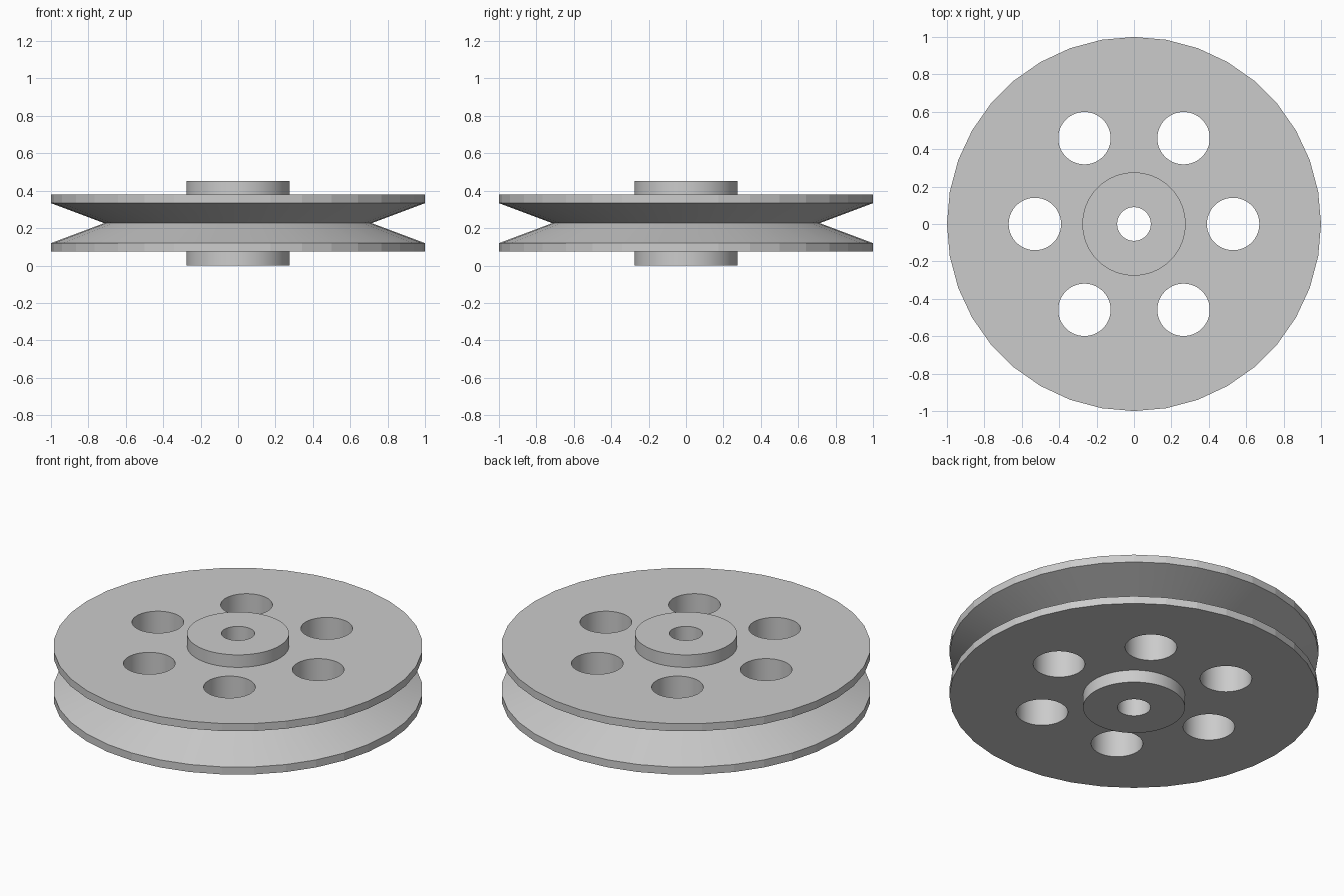
import bpy
import bmesh
import math

old = bpy.data.objects.get("Cube")
if old:
    bpy.data.objects.remove(old, do_unlink=True)

HEIGHT = 0.453
MID = HEIGHT / 2

grey = bpy.data.materials.new("light_grey")
grey.use_nodes = True
colour = (0.6, 0.6, 0.6, 1)
grey.diffuse_color = colour
grey.node_tree.nodes["Principled BSDF"].inputs["Base Color"].default_value = colour


def lathe(name, profile, sides, centre=(0, 0)):
    """Closed solid made by turning (radius, height) points around z."""
    bm = bmesh.new()
    rings = []
    for r, z in profile:
        angles = [math.tau * i / sides for i in range(sides)]
        rings.append([bm.verts.new((centre[0] + r * math.cos(a),
                                    centre[1] + r * math.sin(a), z)) for a in angles])
    for low, high in zip(rings, rings[1:]):
        for i in range(sides):
            j = (i + 1) % sides
            bm.faces.new((low[i], low[j], high[j], high[i]))
    bm.faces.new(rings[0][::-1])
    bm.faces.new(rings[-1])
    mesh = bpy.data.meshes.new(name)
    bm.to_mesh(mesh)
    bm.free()
    mesh.materials.append(grey)
    obj = bpy.data.objects.new(name, mesh)
    bpy.context.collection.objects.link(obj)
    return obj


def combine(target, tool, operation):
    """Apply a boolean and discard the tool."""
    mod = target.modifiers.new("combine", 'BOOLEAN')
    mod.object = tool
    mod.operation = operation
    mod.solver = 'EXACT'
    bpy.context.view_layer.objects.active = target
    bpy.ops.object.modifier_apply(modifier=mod.name)
    bpy.data.objects.remove(tool, do_unlink=True)


# Wheel disc with a V groove around its rim
half = [(1, -0.152), (1, -0.107), (0.715, 0)]
profile = half + [(r, -z) for r, z in half[-2::-1]]
wheel = lathe("pulley_wheel", [(r, MID + z) for r, z in profile], 36)

# Hub standing out on both sides
hub = lathe("hub", [(0.276, 0), (0.276, HEIGHT)], 72)
combine(wheel, hub, 'UNION')

# Axle bore and six lightening holes
holes = [(0.09, 0, 0)]
holes += [(0.14, 0.53 * math.cos(k * math.pi / 3), 0.53 * math.sin(k * math.pi / 3))
          for k in range(6)]
for radius, x, y in holes:
    cutter = lathe("hole_cutter", [(radius, -0.1), (radius, HEIGHT + 0.1)], 72, (x, y))
    cutter.hide_render = True
    combine(wheel, cutter, 'DIFFERENCE')

# Smooth hub and holes, keep the rim faceted
bpy.ops.object.select_all(action='DESELECT')
wheel.select_set(True)
bpy.context.view_layer.objects.active = wheel
bpy.ops.object.shade_smooth_by_angle(angle=math.radians(7))
